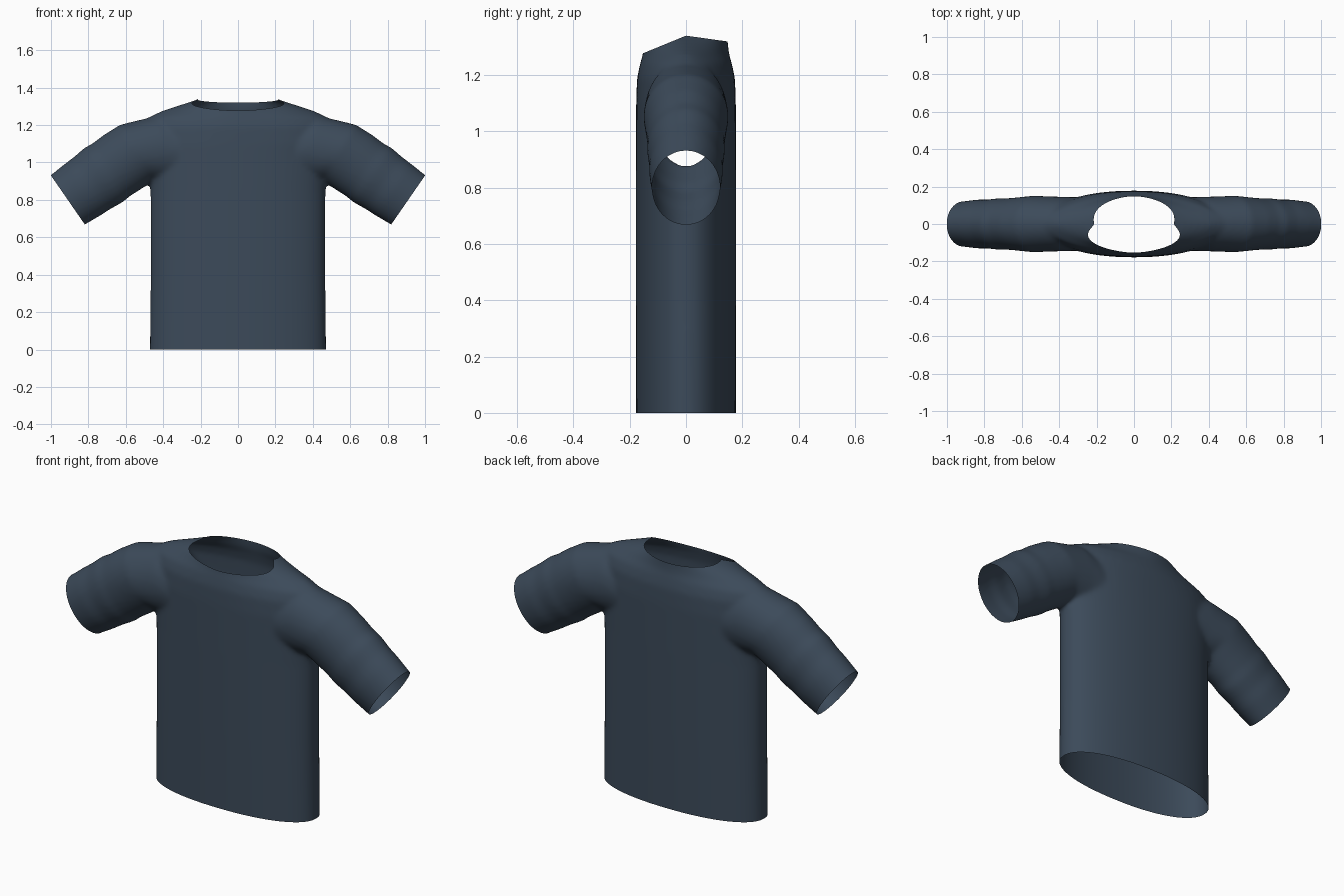
import bpy, bmesh, math
from mathutils import Vector

cube = bpy.data.objects.get("Cube")
if cube:
    bpy.data.objects.remove(cube, do_unlink=True)

SIDES = 64
CUFF_CENTRE = Vector((0.91, 0, 0.80))
CUFF_NORMAL = Vector((0.822, 0, -0.569))
CUFF_TILT = math.atan2(0.569, 0.822)

fabric = bpy.data.materials.new("dark slate blue fabric")
fabric.use_nodes = True
colour = (0.045, 0.069, 0.102, 1)
fabric.diffuse_color = colour
fabric.node_tree.nodes["Principled BSDF"].inputs["Base Color"].default_value = colour


def spow(v, p):
    return math.copysign(abs(v) ** p, v)


def loft(bm, rings):
    """Closed solid through rings of (centre, axis a, axis b, roundness)."""
    loops = []
    for c, a, b, power in rings:
        loop = []
        for i in range(SIDES):
            t = math.tau * i / SIDES
            u, v = spow(math.cos(t), 2 / power), spow(math.sin(t), 2 / power)
            loop.append(bm.verts.new(c + a * u + b * v))
        loops.append(loop)
    for lo, hi in zip(loops, loops[1:]):
        for i in range(SIDES):
            j = (i + 1) % SIDES
            bm.faces.new((lo[i], lo[j], hi[j], hi[i]))
    bm.faces.new(loops[0][::-1])
    bm.faces.new(loops[-1])


bm = bmesh.new()

# Torso, shoulders and neck: height, half width, half depth, roundness
torso = [(-0.1, 0.472, 0.177, 2.2), (0.4, 0.467, 0.178, 2.2), (0.85, 0.468, 0.178, 2.2),
         (1.1, 0.48, 0.177, 2.2), (1.19, 0.49, 0.174, 2.0), (1.24, 0.48, 0.163, 1.8),
         (1.275, 0.41, 0.153, 1.6), (1.31, 0.30, 0.149, 1.7), (1.34, 0.205, 0.147, 2),
         (1.37, 0.188, 0.147, 2), (1.46, 0.188, 0.147, 2)]
loft(bm, [(Vector((0, 0, z)), Vector((w, 0, 0)), Vector((0, d, 0)), p)
          for z, w, d, p in torso])

# Sleeves: axis x, axis z, half height, half depth, share of the cuff tilt
sleeve = [(0.22, 1.05, 0.17, 0.14, 0), (0.40, 1.07, 0.183, 0.146, 0.3),
          (0.54, 1.052, 0.175, 0.151, 0.9), (0.622, 1.0, 0.176, 0.142, 1),
          (0.68, 0.959, 0.173, 0.137, 1), (0.72, 0.932, 0.178, 0.138, 1),
          (0.78, 0.89, 0.170, 0.130, 1), (0.83, 0.855, 0.168, 0.131, 1),
          (0.91, 0.80, 0.161, 0.121, 1), (0.99, 0.745, 0.159, 0.119, 1)]
for side in (1, -1):
    rings = []
    for x, z, h, d, share in sleeve:
        tilt = share * CUFF_TILT
        up = Vector((side * math.sin(tilt), 0, math.cos(tilt))) * h
        rings.append((Vector((side * x, 0, z)), up, Vector((0, d, 0)), 2))
    loft(bm, rings)
bmesh.ops.recalc_face_normals(bm, faces=bm.faces)

mesh = bpy.data.meshes.new("shirt")
bm.to_mesh(mesh)
bm.free()
shirt = bpy.data.objects.new("shirt", mesh)
bpy.context.collection.objects.link(shirt)

# Fuse the solids into one soft surface
fuse = shirt.modifiers.new("fuse", 'REMESH')
fuse.mode = 'VOXEL'
fuse.voxel_size = 0.012
soften = shirt.modifiers.new("soften", 'SMOOTH')
soften.factor = 0.5
soften.iterations = 10
bpy.context.view_layer.update()
fused = bpy.data.meshes.new_from_object(
    shirt.evaluated_get(bpy.context.evaluated_depsgraph_get()))
shirt.modifiers.clear()

bm = bmesh.new()
bm.from_mesh(fused)


def trim(point, normal, keep=lambda c: True):
    """Cut the cloth open along a plane, within the chosen region."""
    faces = [f for f in bm.faces if keep(f.calc_center_median())]
    geom = {g for f in faces for g in (f, *f.edges, *f.verts)}
    bmesh.ops.bisect_plane(bm, geom=list(geom), plane_co=point, plane_no=normal,
                           clear_outer=True)


# Hem, cuffs, and neckline lower at the front than at the back
trim((0, 0, 0), (0, 0, -1))
for side in (1, -1):
    flip = Vector((side, 1, 1))
    trim(CUFF_CENTRE * flip, CUFF_NORMAL * flip, lambda c: c.x * side > 0.6)
trim((0, 0, 1.34), (0, -0.41, 1))
trim((0, 0, 1.34), (0, 0.14, 1))

bm.to_mesh(fused)
bm.free()
shirt.data = fused
bpy.data.meshes.remove(mesh)
fused.name = "shirt"
fused.materials.clear()
fused.materials.append(fabric)

bpy.ops.object.select_all(action='DESELECT')
shirt.select_set(True)
bpy.context.view_layer.objects.active = shirt
bpy.ops.object.shade_smooth_by_angle(angle=math.radians(50))
